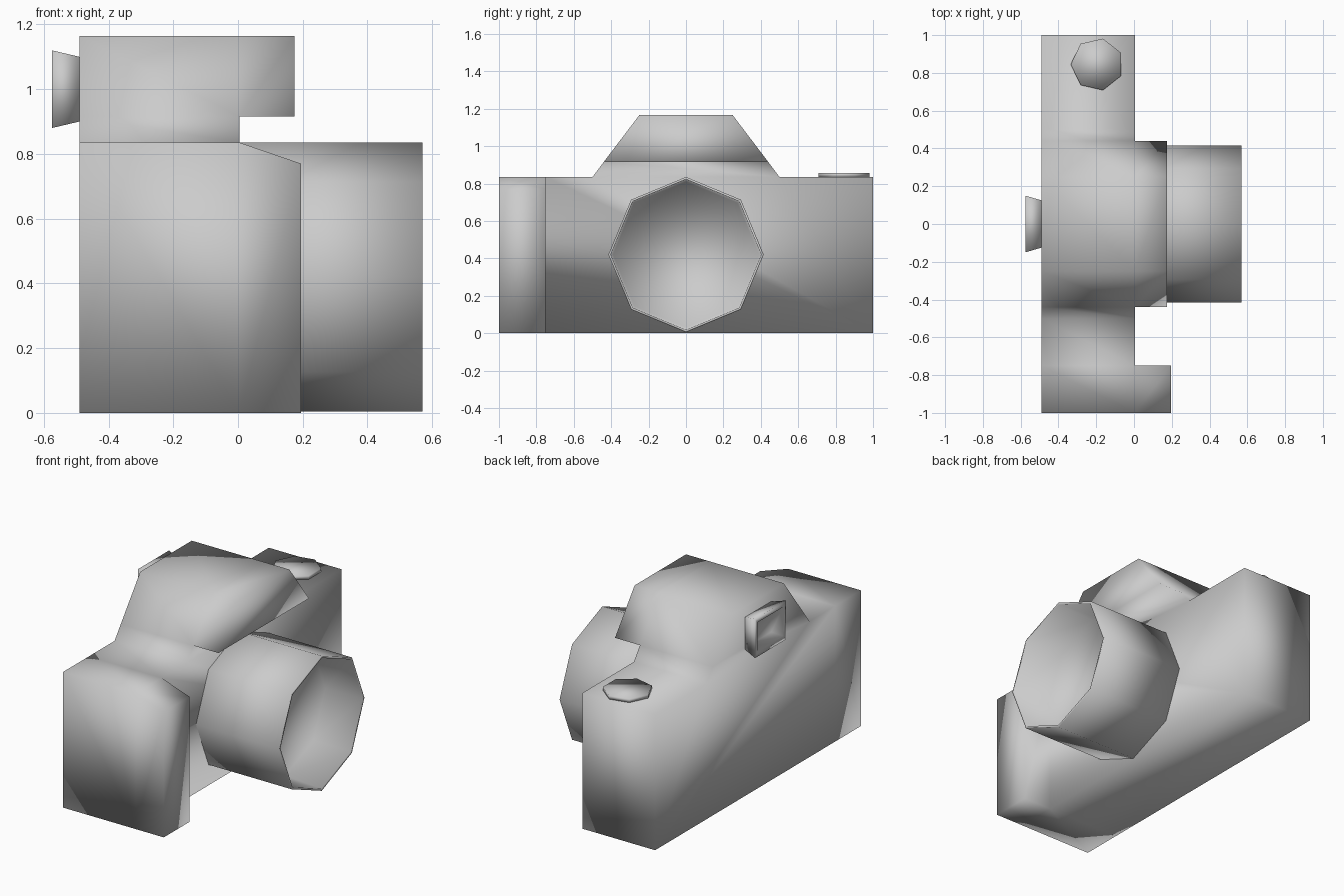
import bpy, bmesh, math
from mathutils import Vector

if "Cube" in bpy.data.objects:
    bpy.data.objects.remove(bpy.data.objects["Cube"])

BACK, FRONT, TOP = -0.49, 0.005, 0.835


def finish(name, bm):
    """Turn a bmesh into a smooth-shaded object."""
    bmesh.ops.recalc_face_normals(bm, faces=bm.faces)
    for f in bm.faces:
        f.smooth = True
    mesh = bpy.data.meshes.new(name)
    bm.to_mesh(mesh)
    bm.free()
    obj = bpy.data.objects.new(name, mesh)
    bpy.context.collection.objects.link(obj)
    return obj


def loft(name, rings):
    """Skin a series of equal-length rings and cap both ends."""
    bm = bmesh.new()
    vr = [[bm.verts.new(p) for p in ring] for ring in rings]
    n = len(vr[0])
    for a, b in zip(vr, vr[1:]):
        for i in range(n):
            j = (i + 1) % n
            bm.faces.new((a[i], a[j], b[j], b[i]))
    bm.faces.new(vr[0])
    bm.faces.new(vr[-1])
    return finish(name, bm)


def octagon(x, r):
    return [Vector((x, r * math.sin(i * math.pi / 4), 0.42 + r * math.cos(i * math.pi / 4)))
            for i in range(8)]


def rectangle(x, hy, hz):
    return [Vector((x, sy * hy, 1.0 + sz * hz))
            for sy, sz in ((-1, -1), (1, -1), (1, 1), (-1, 1))]


def heptagon(z, r):
    return [Vector((-0.195 + r * math.cos(math.pi + i * math.tau / 7),
                    0.845 + r * math.sin(math.pi + i * math.tau / 7), z)) for i in range(7)]


# Body: silhouette split into grip, middle and hump patches, extruded forward
grip = [(-1, 0), (-0.75, 0), (-0.75, TOP), (-1, TOP)]
middle = [(-0.75, 0), (1, 0), (1, TOP), (0.5, TOP), (0.44, 0.915),
          (-0.44, 0.915), (-0.5, TOP), (-0.75, TOP)]
hump = [(-0.44, 0.915), (0.44, 0.915), (0.25, 1.165), (-0.25, 1.165)]

bm = bmesh.new()
verts = {}
for patch in (grip, middle, hump):
    for p in patch:
        if p not in verts:
            verts[p] = bm.verts.new((BACK, *p))
    bm.faces.new([verts[p] for p in patch])
ext = bmesh.ops.extrude_face_region(bm, geom=list(bm.faces), use_keep_orig=True)["geom"]
bmesh.ops.translate(bm, vec=(FRONT - BACK, 0, 0),
                    verts=[g for g in ext if isinstance(g, bmesh.types.BMVert)])
front = [f for f in bm.faces if all(abs(v.co.x - FRONT) < 1e-4 for v in f.verts)]
grip_face = min(front, key=lambda f: f.calc_center_median().y)
hump_face = max(front, key=lambda f: f.calc_center_median().z)

# Hand grip with sloping top, and overhanging finder hump
for face, depth, drop in ((grip_face, 0.19, 0.065), (hump_face, 0.17, 0)):
    new = bmesh.ops.extrude_discrete_faces(bm, faces=[face])["faces"][0]
    for v in new.verts:
        v.co.x += depth
        if v.co.z > 0.5:
            v.co.z -= drop
finish("camera_body", bm)

# Lens barrel with thin rim and hollow front
loft("lens_barrel", [octagon(FRONT, 0.415), octagon(0.57, 0.415),
                     octagon(0.57, 0.402), octagon(0.32, 0.39)])

# Flared eyepiece with recessed window
loft("eyepiece", [rectangle(BACK, 0.125, 0.10), rectangle(-0.575, 0.15, 0.12),
                  rectangle(-0.575, 0.125, 0.09), rectangle(-0.525, 0.08, 0.06)])

# Shutter button
loft("shutter_button", [heptagon(TOP, 0.14), heptagon(0.857, 0.14)])
